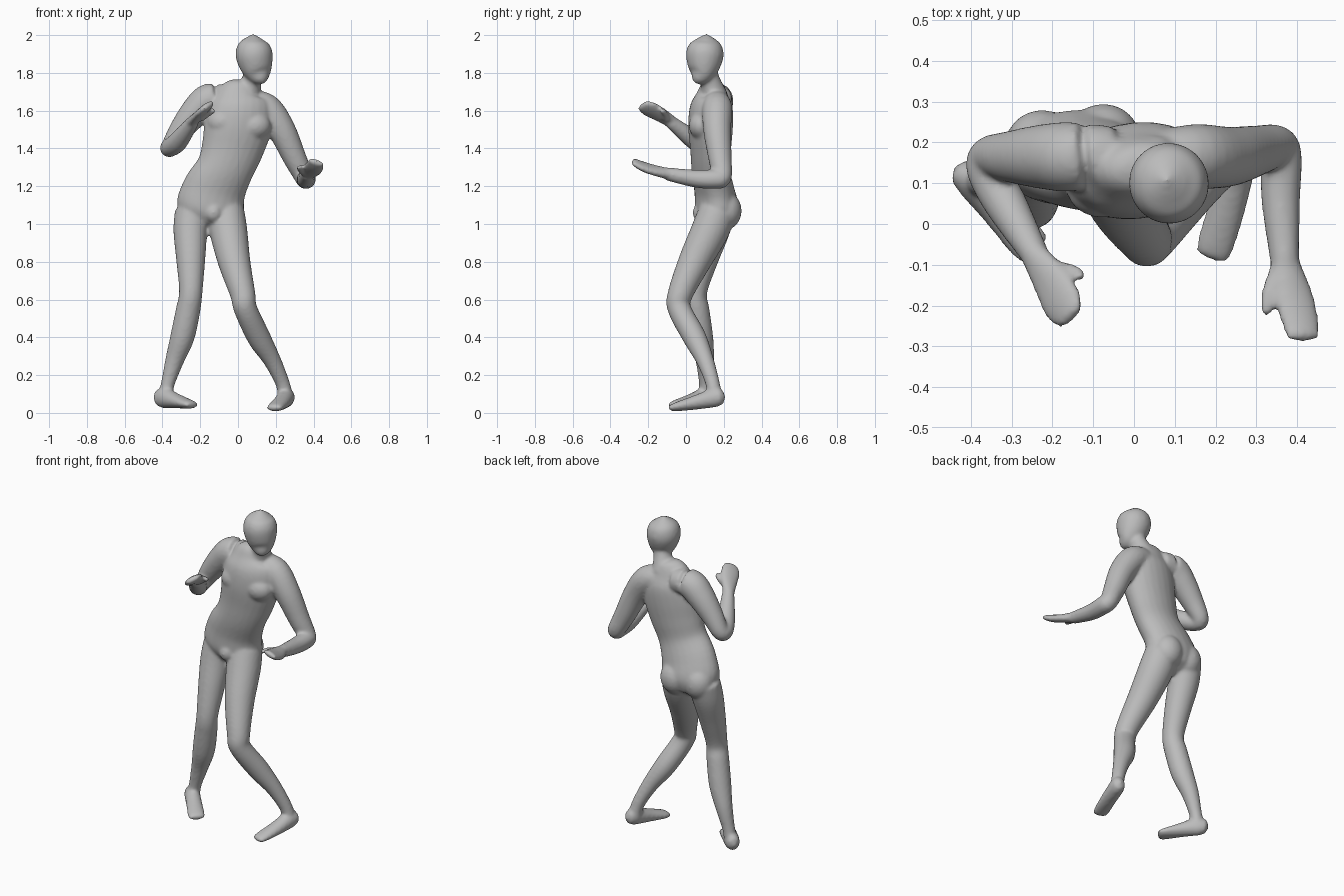
import bpy
import bmesh
import math
from mathutils import Vector, Matrix

SEGMENTS = 24
STEPS = 5

default_cube = bpy.data.objects.get("Cube")
if default_cube:
    bpy.data.objects.remove(default_cube, do_unlink=True)

# One plain grey clay colour
clay = bpy.data.materials.new("grey_clay")
clay.use_nodes = True
clay.diffuse_color = (.5, .5, .5, 1)
clay.node_tree.nodes["Principled BSDF"].inputs["Base Color"].default_value = (.5, .5, .5, 1)

body_mesh = bmesh.new()


def catmull(before, start, end, after, t):
    """Smooth interpolation of one value between start and end."""
    return start + .5 * t * (end - before + t * (
        2 * before - 5 * start + 4 * end - after + t * (3 * (start - end) + after - before)))


def smooth_stations(stations):
    """Fill in extra cross-sections between the given ones."""
    last = len(stations) - 1
    result = []
    for i in range(last):
        around = [stations[min(max(k, 0), last)] for k in (i - 1, i, i + 1, i + 2)]
        for step in range(STEPS):
            result.append([catmull(*values, step / STEPS) for values in zip(*around)])
    result.append(list(stations[-1]))
    return result


def loft(stations, side=(1, 0, 0)):
    """Skin elliptical sections (x, y, z, half width, half depth) along a path."""
    stations = smooth_stations([s if len(s) == 5 else (*s, s[3]) for s in stations])
    centres = [Vector(s[:3]) for s in stations]
    last = len(stations) - 1
    rings = []
    tangents = []
    for i, (centre, station) in enumerate(zip(centres, stations)):
        tangent = (centres[min(i + 1, last)] - centres[max(i - 1, 0)]).normalized()
        across = Vector(side)
        across = (across - tangent * across.dot(tangent)).normalized()
        depth = tangent.cross(across)
        ring = []
        for k in range(SEGMENTS):
            angle = math.tau * k / SEGMENTS
            offset = across * math.cos(angle) * station[3] + depth * math.sin(angle) * station[4]
            ring.append(body_mesh.verts.new(centre + offset))
        rings.append(ring)
        tangents.append(tangent)
    for lower, upper in zip(rings, rings[1:]):
        for k in range(SEGMENTS):
            n = (k + 1) % SEGMENTS
            body_mesh.faces.new((lower[k], lower[n], upper[n], upper[k]))
    # Domed ends
    for end, direction in ((0, -1), (last, 1)):
        bulge = min(stations[end][3:]) * .6 * direction
        tip = body_mesh.verts.new(centres[end] + tangents[end] * bulge)
        for k in range(SEGMENTS):
            edge = (rings[end][k], rings[end][(k + 1) % SEGMENTS])
            body_mesh.faces.new((*edge[::-direction], tip))


def muscle(centre, size):
    """Add a soft ellipsoid that swells the surface."""
    matrix = Matrix.Translation(centre) @ Matrix.Diagonal((*size, 1))
    bmesh.ops.create_uvsphere(body_mesh, u_segments=SEGMENTS, v_segments=12, radius=1, matrix=matrix)


# Torso, from crotch to base of neck
loft([
    (-.15, .17, 1.01, .1, .09),
    (-.15, .165, 1.08, .175, .115),
    (-.125, .15, 1.18, .17, .105),
    (-.07, .13, 1.29, .152, .1),
    (-.03, .13, 1.4, .165, .108),
    (0, .13, 1.52, .18, .118),
    (.02, .135, 1.62, .17, .112),
    (.03, .14, 1.69, .13, .08),
    (.05, .14, 1.73, .07, .06),
], side=(1, .1, 0))

# Buttocks, chest and groin
muscle((-.075, .21, 1.07), (.09, .085, .1))
muscle((-.225, .195, 1.07), (.09, .085, .1))
muscle((-.075, .085, 1.54), (.09, .07, .075))
muscle((.085, .085, 1.52), (.09, .07, .075))
muscle((-.13, .085, 1.06), (.05, .05, .055))

# Neck
loft([(.05, .15, 1.68, .07), (.075, .125, 1.77, .052), (.09, .11, 1.84, .05)])

# Head, from chin to crown
loft([
    (.127, .055, 1.76, .032, .03),
    (.112, .078, 1.79, .066, .062),
    (.097, .092, 1.84, .088, .088),
    (.085, .1, 1.9, .098, .1),
    (.08, .106, 1.95, .083, .085),
    (.08, .108, 1.98, .048, .05),
], side=(1, .3, 0))

# Right arm, from collar to wrist
loft([
    (-.05, .17, 1.66, .07),
    (-.15, .165, 1.66, .085),
    (-.22, .165, 1.6, .08),
    (-.3, .165, 1.5, .064),
    (-.355, .165, 1.415, .05),
    (-.36, .13, 1.405, .05),
    (-.315, .05, 1.44, .052),
    (-.24, -.08, 1.54, .034),
])

# Left arm
loft([
    (.06, .16, 1.64, .07),
    (.15, .165, 1.61, .08),
    (.23, .165, 1.5, .074),
    (.3, .18, 1.35, .062),
    (.35, .19, 1.25, .052),
    (.36, .155, 1.238, .052),
    (.36, .05, 1.24, .047),
    (.37, -.1, 1.265, .035),
])

# Right hand and thumb
loft([
    (-.245, -.075, 1.54, .035, .03),
    (-.205, -.14, 1.58, .052, .024),
    (-.175, -.195, 1.61, .058, .022),
    (-.155, -.23, 1.63, .042, .016),
], side=(.7, .45, .5))
loft([(-.2, -.11, 1.56, .022), (-.15, -.115, 1.59, .017), (-.125, -.13, 1.6, .013)])

# Left hand and thumb
loft([
    (.37, -.09, 1.265, .035, .03),
    (.39, -.17, 1.285, .05, .024),
    (.405, -.23, 1.305, .05, .022),
    (.415, -.28, 1.33, .042, .016),
], side=(.85, .2, -.4))
loft([(.355, -.11, 1.27, .022), (.33, -.17, 1.29, .018), (.325, -.22, 1.3, .013)])

# Right leg, from hip to ankle
loft([
    (-.24, .165, 1.06, .095),
    (-.252, .14, .96, .09),
    (-.25, .09, .8, .076),
    (-.25, .05, .64, .062),
    (-.265, .06, .54, .065),
    (-.295, .08, .4, .064),
    (-.335, .1, .28, .05),
    (-.37, .105, .16, .037),
    (-.385, .105, .09, .038),
])

# Left leg
loft([
    (-.065, .165, 1.06, .1),
    (-.05, .125, .96, .1),
    (-.02, .045, .8, .086),
    (.025, -.03, .63, .067),
    (.04, -.035, .55, .062),
    (.11, .045, .4, .062),
    (.18, .1, .28, .047),
    (.235, .14, .16, .038),
    (.25, .15, .09, .04),
])

# Right foot, from heel to toes
loft([
    (-.425, .13, .075, .035, .042),
    (-.39, .1, .08, .044, .055),
    (-.33, .035, .064, .046, .04),
    (-.26, -.045, .046, .05, .024),
    (-.24, -.065, .042, .042, .016),
], side=(.67, .74, 0))

# Left foot
loft([
    (.27, .19, .085, .034, .04),
    (.255, .15, .08, .044, .05),
    (.23, .05, .055, .046, .038),
    (.2, -.05, .032, .046, .024),
    (.19, -.08, .026, .04, .016),
], side=(.95, -.3, 0))

# Fuse the parts into one smooth skin
bmesh.ops.recalc_face_normals(body_mesh, faces=body_mesh.faces[:])
mesh = bpy.data.meshes.new("body")
body_mesh.to_mesh(mesh)
body_mesh.free()
mesh.materials.append(clay)
body = bpy.data.objects.new("body", mesh)
bpy.context.collection.objects.link(body)
remesh = body.modifiers.new("fuse_parts", 'REMESH')
remesh.mode = 'VOXEL'
remesh.voxel_size = .009
remesh.use_smooth_shade = True
soften = body.modifiers.new("soften", 'SMOOTH')
soften.factor = .5
soften.iterations = 8
